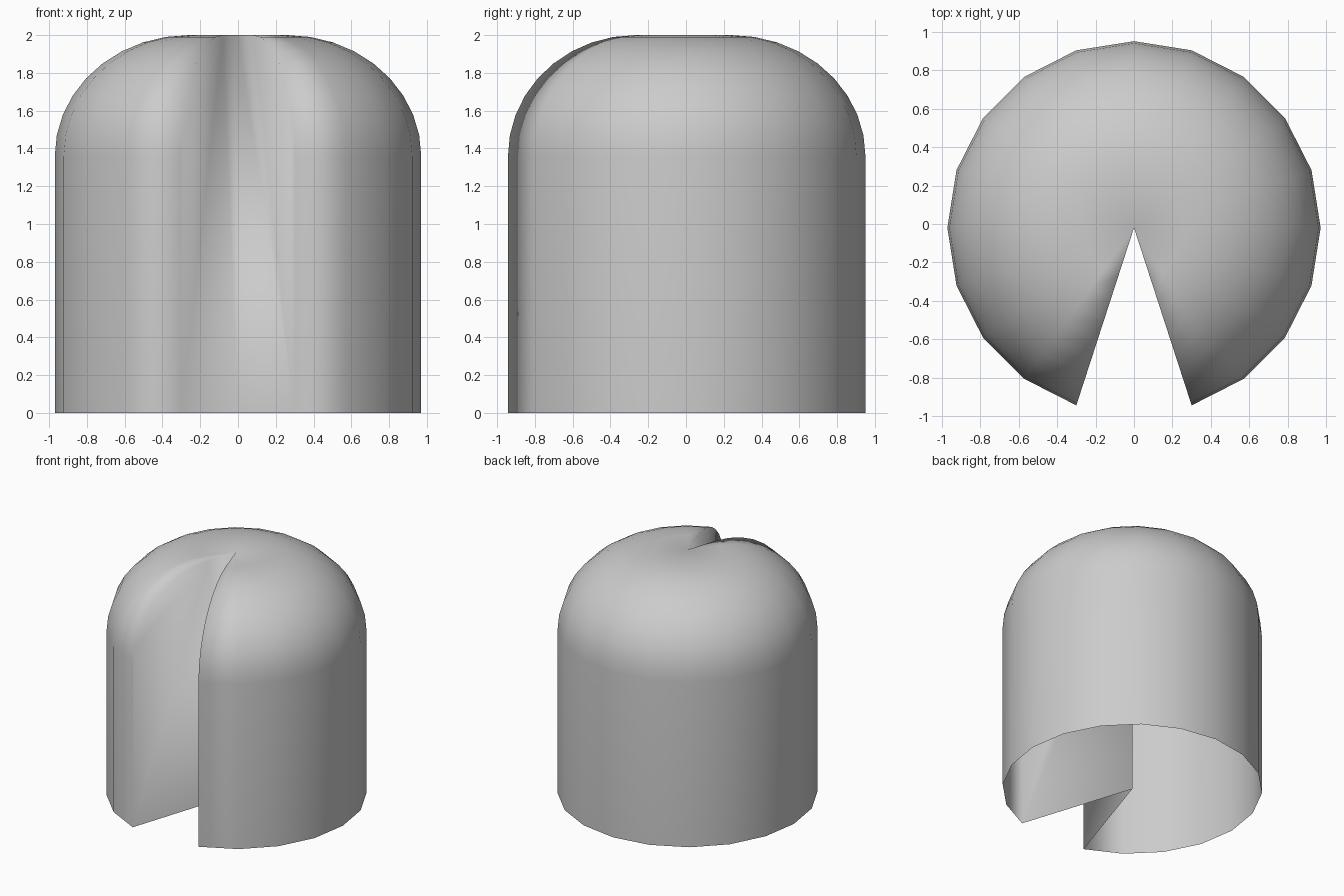
import bpy, bmesh
from math import cos, sin, radians, pi

if "Cube" in bpy.data.objects:
    bpy.data.objects.remove(bpy.data.objects["Cube"])

SIDES = 20
R, FLAT, SHOULDER, TOP = 0.97, 0.26, 1.36, 2.0
CY = -0.02          # axis position in y
STEPS = 9           # dome rings

# profile from the open base up over the rounded shoulder
profile = [(R, 0.0)]
for i in range(STEPS + 1):
    t = i / STEPS * pi / 2
    profile.append((FLAT + (R - FLAT) * cos(t), SHOULDER + (TOP - SHOULDER) * sin(t)))

bm = bmesh.new()
base_axis = bm.verts.new((0, CY, 0))
apex = bm.verts.new((0, CY, TOP))

# columns of the domed shell; the two front facets are left out
columns = []
for k in range(SIDES - 1):
    a = radians(-72 + k * 360 / SIDES)
    columns.append([bm.verts.new((r * cos(a), CY + r * sin(a), z)) for r, z in profile])

for a, b in zip(columns, columns[1:]):
    for i in range(len(profile) - 1):
        bm.faces.new((a[i], b[i], b[i + 1], a[i + 1]))
    bm.faces.new((a[-1], b[-1], apex))

# flat walls of the wedge-shaped notch
bm.faces.new([base_axis] + columns[0] + [apex])
bm.faces.new([apex] + columns[-1][::-1] + [base_axis])

for f in bm.faces:
    f.smooth = True     # shading flows over every edge

mesh = bpy.data.meshes.new("notched_dome")
bm.to_mesh(mesh)
bm.free()
bpy.context.collection.objects.link(bpy.data.objects.new("notched_dome", mesh))
